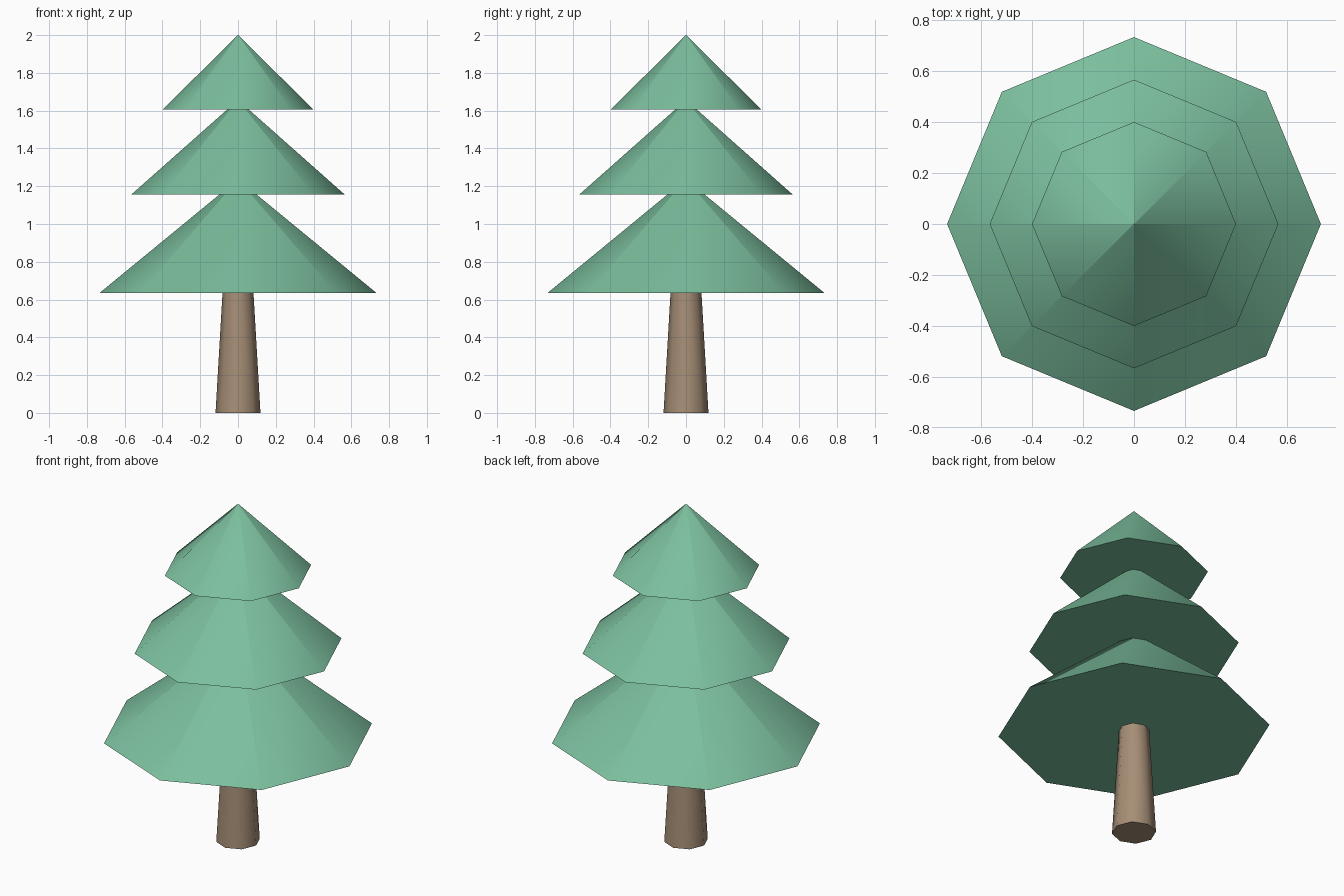
import bpy
import math

if "Cube" in bpy.data.objects:
    bpy.data.objects.remove(bpy.data.objects["Cube"])


def material(name, color):
    mat = bpy.data.materials.new(name)
    mat.diffuse_color = (*color, 1)
    mat.use_nodes = True
    mat.node_tree.nodes["Principled BSDF"].inputs["Base Color"].default_value = mat.diffuse_color
    return mat


def tapered(name, r_bottom, r_top, z_bottom, z_top, mat, angle):
    """Eight-sided capped cone with smooth sides and sharp rims."""
    bpy.ops.mesh.primitive_cone_add(
        vertices=8, radius1=r_bottom, radius2=r_top, depth=z_top - z_bottom,
        location=(0, 0, (z_bottom + z_top) / 2))
    obj = bpy.context.object
    obj.name = name
    obj.data.materials.append(mat)
    bpy.ops.object.shade_smooth_by_angle(angle=math.radians(angle))
    return obj


bark = material("bark", (0.38, 0.27, 0.18))
leaves = material("leaves", (0.20, 0.52, 0.34))

# Trunk, ending just inside the lowest tier
tapered("trunk", 0.119, 0.08, 0, 0.67, bark, 60)

# Foliage tiers: radius, base height, tip height (tiny tip keeps side shading even)
tiers = [
    ("lower_foliage", 0.733, 0.635, 1.236),
    ("middle_foliage", 0.566, 1.155, 1.656),
    ("upper_foliage", 0.40, 1.605, 2.0),
]
for name, radius, base, tip in tiers:
    tapered(name, radius, 0.001, base, tip, leaves, 35)
